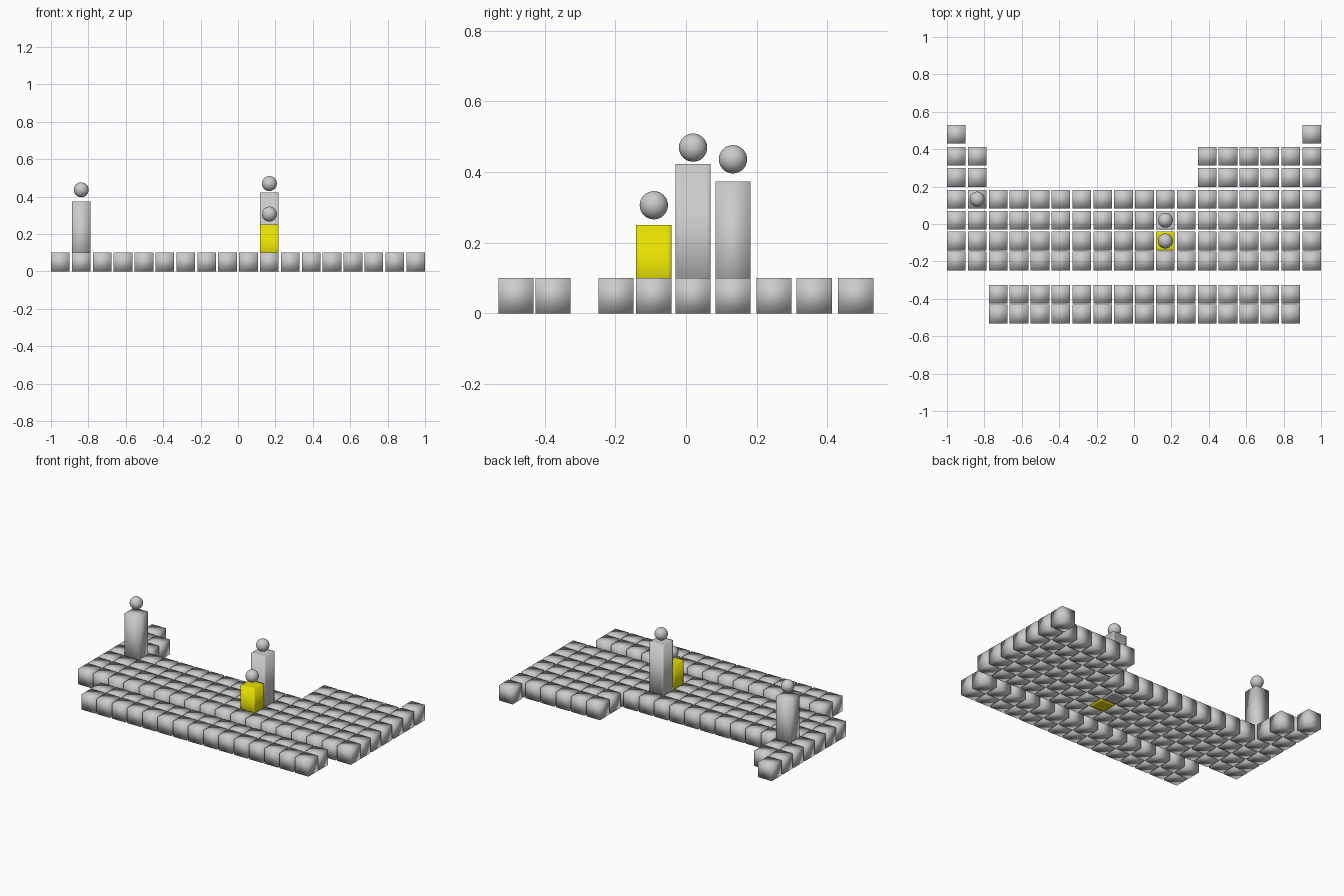
import bpy, bmesh

if "Cube" in bpy.data.objects:
    bpy.data.objects.remove(bpy.data.objects["Cube"])

SIZE = 0.1
PITCH = 1.9 / 17
INSET = 0.012


def col_x(i):
    return -0.95 + i * PITCH


def block_mesh(name, height, loops=False):
    """Smooth-shaded box standing on z = 0, optionally with support loops by its vertical edges."""
    bm = bmesh.new()
    bmesh.ops.create_cube(bm, size=1)
    for v in bm.verts:
        v.co = (v.co.x * SIZE, v.co.y * SIZE, (v.co.z + 0.5) * height)
    if loops:
        d = SIZE / 2 - INSET
        for axis in ((1, 0, 0), (0, 1, 0)):
            for s in (-d, d):
                bmesh.ops.bisect_plane(bm, geom=bm.verts[:] + bm.edges[:] + bm.faces[:],
                                       plane_co=[s * a for a in axis], plane_no=axis)
    for f in bm.faces:
        f.smooth = True
    me = bpy.data.meshes.new(name)
    bm.to_mesh(me)
    bm.free()
    return me


def ball_mesh(name, radius):
    bm = bmesh.new()
    bmesh.ops.create_uvsphere(bm, u_segments=32, v_segments=16, radius=radius)
    for f in bm.faces:
        f.smooth = True
    me = bpy.data.meshes.new(name)
    bm.to_mesh(me)
    bm.free()
    return me


def place(name, mesh, loc):
    ob = bpy.data.objects.new(name, mesh)
    ob.location = loc
    bpy.context.collection.objects.link(ob)
    return ob


# Rows of tiles: y centre and occupied columns
full = list(range(18))
wings = [0, 1] + list(range(12, 18))
rows = [
    (0.48, [0, 17]),
    (0.363, wings),
    (0.249, wings),
    (0.133, full),
    (0.02, full),
    (-0.091, full),
    (-0.198, full),
    (-0.376, range(2, 17)),
    (-0.481, range(2, 17)),
]

# Raised pillars: (row, column) -> name, height, ball centre z, support loops
pillars = {
    (3, 1): ("left_pillar", 0.373, 0.436, False),
    (4, 10): ("tall_pillar", 0.422, 0.469, True),
    (5, 10): ("yellow_pillar", 0.25, 0.306, True),
}

yellow = bpy.data.materials.new("yellow")
yellow.diffuse_color = (0.8, 0.75, 0.0, 1)
yellow.use_nodes = True
yellow.node_tree.nodes["Principled BSDF"].inputs["Base Color"].default_value = yellow.diffuse_color

tile = block_mesh("tile", SIZE)
ball = ball_mesh("ball", 0.04)

for r, (y, cols) in enumerate(rows):
    for c in cols:
        x = col_x(c)
        if (r, c) in pillars:
            # Pillar replaces the tile, with a ball floating above it
            name, height, ball_z, loops = pillars[(r, c)]
            ob = place(name, block_mesh(name, height, loops), (x, y, 0))
            if name == "yellow_pillar":
                ob.data.materials.append(yellow)
            place(name + "_ball", ball, (x, y, ball_z))
        else:
            place("tile", tile, (x, y, 0))
